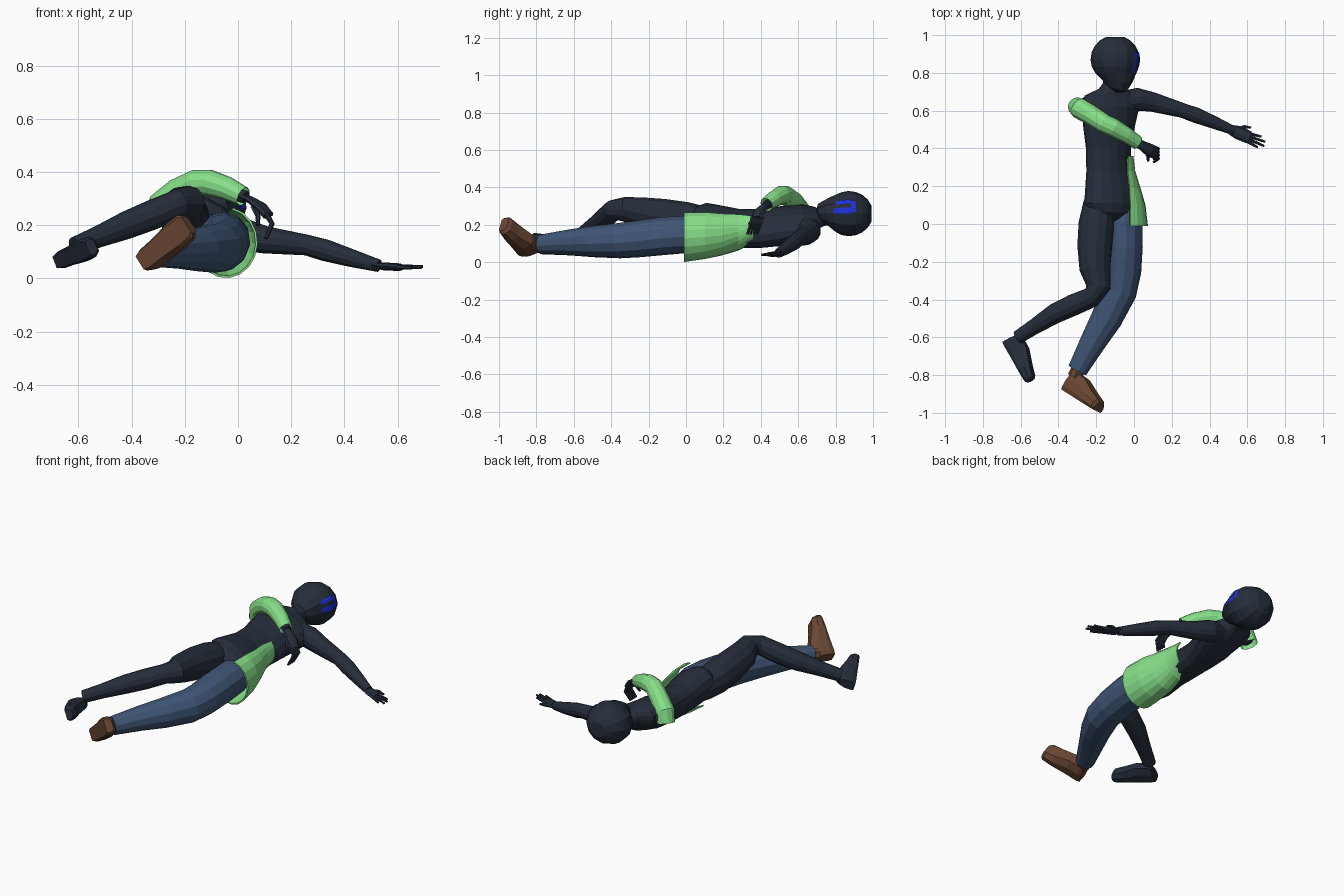
import bpy, bmesh, math
from mathutils import Vector as V


def material(name, rgb):
    m = bpy.data.materials.new(name)
    m.diffuse_color = (*rgb, 1)
    return m


NAVY = material("dark navy", (0.019, 0.027, 0.043))
GREEN = material("light green", (0.24, 0.74, 0.25))
DENIM = material("denim blue", (0.050, 0.092, 0.18))
BROWN = material("brown", (0.14, 0.062, 0.033))
BLUE = material("bright blue", (0.013, 0.03, 0.68))


def loft(name, rings, mat, closed=True, caps=True):
    """Skin a list of equal-length point rings."""
    bm = bmesh.new()
    rows = [[bm.verts.new(p) for p in r] for r in rings]
    n = len(rows[0])
    for a, b in zip(rows, rows[1:]):
        for i in range(n if closed else n - 1):
            j = (i + 1) % n
            bm.faces.new((a[i], a[j], b[j], b[i]))
    if closed and caps:
        bm.faces.new(rows[0])
        bm.faces.new(rows[-1])
    bmesh.ops.recalc_face_normals(bm, faces=bm.faces)
    me = bpy.data.meshes.new(name)
    bm.to_mesh(me)
    bm.free()
    me.materials.append(mat)
    ob = bpy.data.objects.new(name, me)
    bpy.context.collection.objects.link(ob)
    return ob


def tube(name, pts, mat, sides=12, ref=(0.1, 0.2, 1), flat=1.0, caps=True):
    """Limb through (x, y, z, radius) points; flat squashes it across ref."""
    c = [V(p[:3]) for p in pts]
    u = V(ref)
    rings = []
    for i, p in enumerate(pts):
        t = (c[min(i + 1, len(c) - 1)] - c[max(i - 1, 0)]).normalized()
        u = (u - t * u.dot(t)).normalized()
        w = t.cross(u)
        rings.append([c[i] + u * (p[3] * math.cos(a)) + w * (p[3] * flat * math.sin(a))
                      for a in (2 * math.pi * k / sides for k in range(sides))])
    return loft(name, rings, mat, caps=caps)


def foot(name, heel, toe, up, width, height, mat):
    """Wedge foot: octagonal sections from heel to toe, flat sole."""
    heel, toe, up = V(heel), V(toe), V(up).normalized()
    side = up.cross(toe - heel).normalized()
    octagon = [(-.8, 0), (.8, 0), (1, .18), (1, .6), (.6, 1), (-.6, 1), (-1, .6), (-1, .18)]
    rings = []
    for s, w, h in ((0, .65, .95), (.08, .8, 1.1), (.36, .85, 1.08), (.7, 1.0, .74), (.94, .95, .55), (1, .7, .42)):
        rings.append([heel.lerp(toe, s) + side * (a * w * width / 2) + up * (b * h * height)
                      for a, b in octagon])
    return loft(name, rings, mat)


# Torso: tilted ellipses along y (y, cx, cz, half width, half depth, tilt)
sections = [(.015, -.115, .19, .06, .05, -37), (.06, -.118, .19, .14, .092, -37),
            (.11, -.12, .19, .163, .102, -37),
            (.18, -.125, .185, .15, .10, -37), (.28, -.135, .18, .13, .09, -36),
            (.40, -.135, .18, .13, .09, -33), (.52, -.132, .195, .147, .095, -27),
            (.62, -.125, .21, .165, .085, -22), (.68, -.125, .22, .145, .065, -20),
            (.715, -.12, .235, .07, .05, -20), (.745, -.12, .24, .045, .045, 0),
            (.80, -.115, .25, .045, .045, 0)]
rings = []
for y, cx, cz, a, b, deg in sections:
    s, c = math.sin(math.radians(deg)), math.cos(math.radians(deg))
    ring = []
    for k in range(16):
        p, q = a * math.cos(k * math.pi / 8), b * math.sin(k * math.pi / 8)
        ring.append((cx + p * c - q * s, y, cz + p * s + q * c))
    rings.append(ring)
loft("torso", rings, NAVY)

# Head: faceted ball with a forward pointed chin
HC, CHIN = V((-.10, .87, .26)), V((.2, -.96, .13)).normalized()


def head_point(d, grow=1.0):
    d = d.normalized()
    r = .13 - .012 * max(0, -d.y) ** 2 + .065 * max(0, d.dot(CHIN)) ** 7
    return HC + V((d.x, d.y, d.z * .93)) * r * grow


rings = []
for i in range(1, 11):
    f = math.pi * (i - .75) / 10.5
    rings.append([head_point(V((math.sin(f) * math.cos(k * math.pi / 6), -math.cos(f),
                                math.sin(f) * math.sin(k * math.pi / 6)))) for k in range(12)])
loft("head", rings, NAVY)


# Face markings: two bars joined over the forehead, laid on the head
def face_bar(name, y0, y1, z0, z1):
    return loft(name, [[head_point(V((.105, y0 + (y1 - y0) * i / 6 - HC.y,
                                      z0 + (z1 - z0) * j / 3 - HC.z)), 1.015)
                        for j in range(4)] for i in range(7)], BLUE, closed=False)


face_bar("face_bar_upper", .795, .88, .312, .341)
face_bar("face_bar_lower", .79, .88, .261, .29)
face_bar("face_bar_link", .88, .904, .268, .334)

# Outstretched arm and flat hand
tube("left_arm", [(-.06, .645, .19, .06), (.02, .66, .165, .062), (.10, .645, .145, .053),
                  (.26, .60, .125, .04), (.33, .575, .105, .042), (.43, .535, .075, .034),
                  (.53, .493, .047, .024)], NAVY)
tube("left_palm", [(.51, .50, .05, .026), (.55, .485, .045, .036), (.61, .458, .042, .034)],
     NAVY, 8, ref=(.3, 1, 0), flat=.42)
for i, tip in enumerate([(.655, .405, .04), (.69, .412, .042), (.695, .435, .045), (.675, .462, .045)]):
    base = (.60, .437 + i * .015, .042)
    tube(f"left_finger_{i + 1}", [(*base, .01), (*tip, .006)], NAVY, 6)
tube("left_thumb", [(.545, .50, .045, .012), (.585, .515, .045, .010), (.62, .51, .04, .006)], NAVY, 6)

# Folded arm inside a green sleeve
tube("right_arm", [(-.20, .645, .23, .055), (-.28, .625, .245, .046), (-.2, .565, .335, .04),
                   (-.13, .52, .355, .035), (.03, .43, .305, .024)], NAVY)
tube("sleeve", [(-.302, .622, .215, .05), (-.285, .61, .275, .056), (-.225, .575, .325, .053),
                (-.155, .53, .36, .051), (-.11, .51, .36, .05), (-.04, .47, .338, .044),
                (.02, .43, .308, .037)], GREEN, caps=False)
tube("right_palm", [(.0, .44, .315, .024), (.045, .415, .297, .026), (.085, .39, .27, .035),
                    (.115, .375, .235, .032)], NAVY, 8, ref=(.4, 1, .1), flat=.5)
for i in range(4):
    y = .35 + i * .017
    tube(f"right_finger_{i + 1}", [(.105, y + .005, .245, .011), (.128, y - .003, .205, .010),
                                   (.105, y - .022, .15, .007)], NAVY, 6)
tube("right_thumb", [(.06, .39, .27, .013), (.075, .36, .235, .010), (.075, .335, .20, .007)], NAVY, 6)

# Upper dark leg, bent at the knee
tube("right_leg", [(-.17, .20, .205, .07), (-.185, .10, .213, .085), (-.20, .0, .228, .094),
                   (-.208, -.12, .247, .092), (-.207, -.24, .266, .082), (-.188, -.335, .284, .065),
                   (-.225, -.388, .28, .055),
                   (-.32, -.428, .24, .057), (-.42, -.475, .20, .053), (-.53, -.545, .155, .041),
                   (-.615, -.60, .12, .036)], NAVY)
foot("right_foot", (-.69, -.625, .06), (-.566, -.838, .113), (.83, .44, .31), .085, .092, NAVY)

# Lower leg in denim
tube("trouser_leg", [(-.06, .12, .155, .075), (-.055, .02, .15, .1), (-.055, -.12, .14, .102),
                     (-.06, -.25, .125, .099), (-.08, -.36, .115, .095), (-.145, -.50, .11, .084),
                     (-.22, -.63, .105, .069), (-.30, -.775, .095, .053)], DENIM)
tube("left_ankle", [(-.28, -.74, .095, .038), (-.315, -.81, .085, .038)], BROWN, 8)
foot("shoe", (-.37, -.882, .058), (-.195, -.992, .202), (.5, .86, .07), .112, .108, BROWN)

# Green wrap around the lower hip (y, cx, cz, rx, rz, start and end angle)
rings = []
for y, cx, cz, rx, rz, a0, a1 in [(-.01, -.045, .135, .115, .13, 78, -125),
                                  (.10, -.055, .145, .112, .125, 72, -120),
                                  (.19, -.075, .155, .106, .115, 62, -108),
                                  (.28, -.105, .172, .108, .106, 50, -85),
                                  (.36, -.125, .18, .118, .105, 38, -45)]:
    rings.append([(cx + rx * math.cos(a), y, cz + rz * math.sin(a))
                  for a in (math.radians(a0 + (a1 - a0) * k / 10) for k in range(11))])
wrap = loft("hip_wrap", rings, GREEN, closed=False)
mod = wrap.modifiers.new("thickness", 'SOLIDIFY')
mod.thickness = .008
mod.offset = 0
